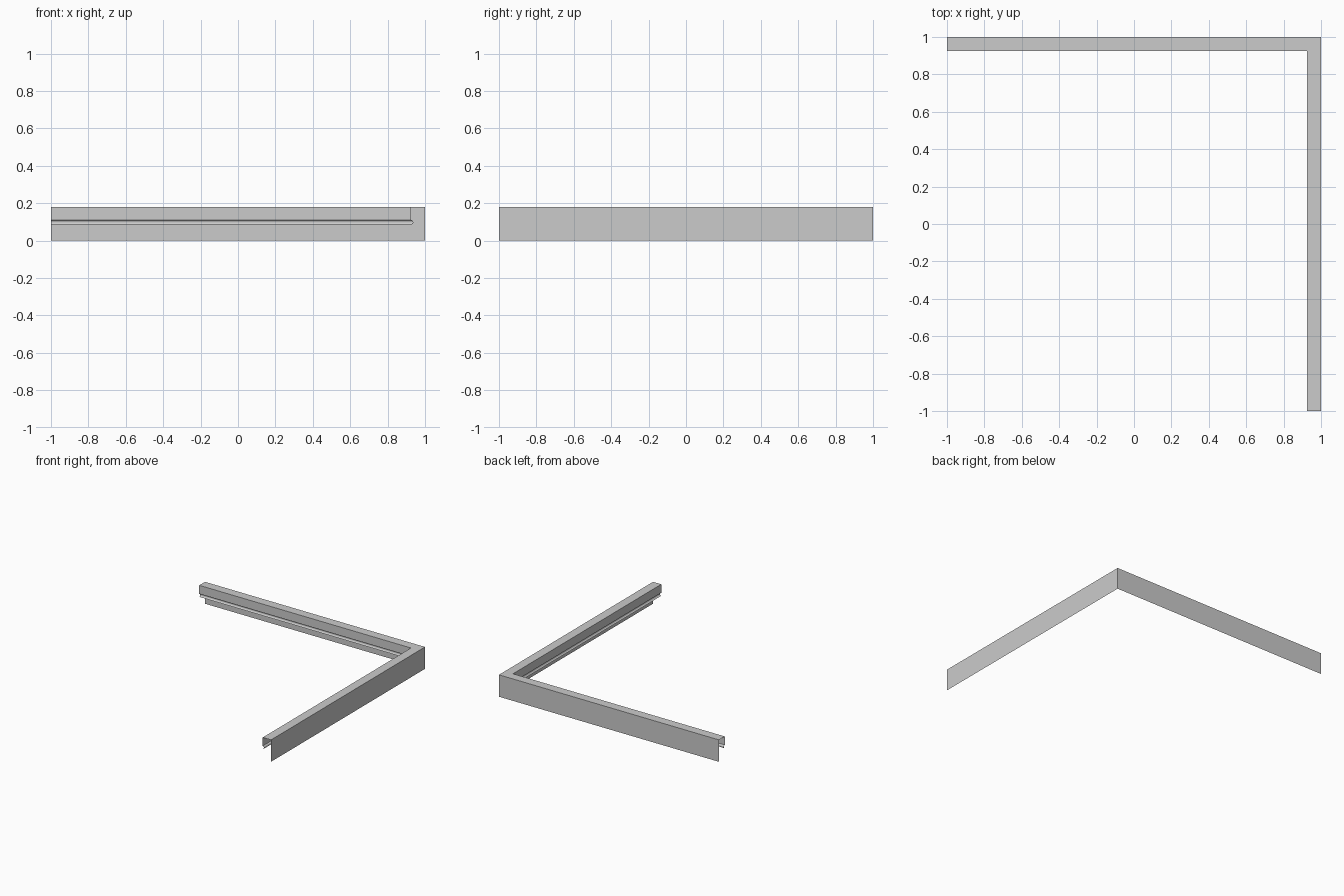
import bpy
import bmesh
import math

cube = bpy.data.objects.get("Cube")
if cube:
    bpy.data.objects.remove(cube, do_unlink=True)

HEIGHT = 0.18      # outer wall
DEPTH = 0.075      # width of the top
BEAD_Z = 0.0975    # centre of the groove along the inner lip
BEAD_R = 0.0125
STEPS = 8

grey = bpy.data.materials.new("light_grey")
grey.use_nodes = True
grey.diffuse_color = (0.6, 0.6, 0.6, 1)
grey.node_tree.nodes["Principled BSDF"].inputs["Base Color"].default_value = (0.6, 0.6, 0.6, 1)

# Sheet cross-section as (inset from outer wall, height)
profile = [(0, 0), (0, HEIGHT), (DEPTH, HEIGHT)]
# Rounded groove pressed into the lower edge of the inner lip
for i in range(STEPS + 1):
    a = math.pi * i / STEPS
    profile.append((DEPTH - BEAD_R * math.sin(a), BEAD_Z + BEAD_R * math.cos(a)))

# Sweep the section along both arms with a mitred corner
bm = bmesh.new()
rows = []
for d, z in profile:
    path = [(-1, 1 - d), (1 - d, 1 - d), (1 - d, -1)]
    rows.append([bm.verts.new((x, y, z)) for x, y in path])
for low, high in zip(rows, rows[1:]):
    for k in range(2):
        bm.faces.new((low[k], high[k], high[k + 1], low[k + 1]))

mesh = bpy.data.meshes.new("corner_trim")
bm.to_mesh(mesh)
bm.free()
mesh.materials.append(grey)
trim = bpy.data.objects.new("corner_trim", mesh)
bpy.context.collection.objects.link(trim)

# Smooth the groove, keep the folds sharp
bpy.ops.object.select_all(action='DESELECT')
trim.select_set(True)
bpy.context.view_layer.objects.active = trim
bpy.ops.object.shade_smooth_by_angle(angle=math.radians(30))
